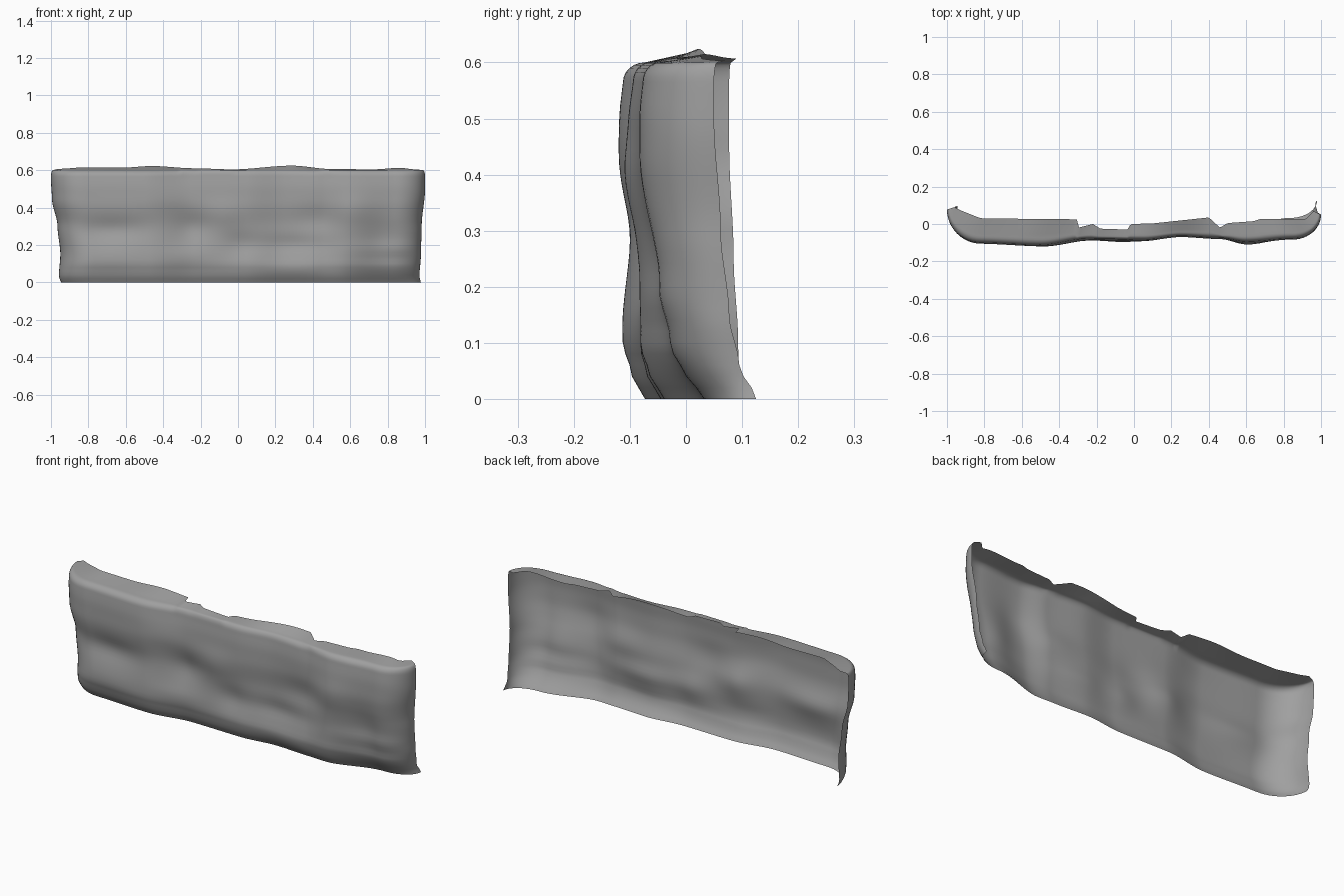
import bpy
import bmesh
from math import sin, cos, pi, exp

cube = bpy.data.objects.get("Cube")
if cube:
    bpy.data.objects.remove(cube, do_unlink=True)

stone = bpy.data.materials.new("stone grey")
stone.use_nodes = True
colour = (0.35, 0.35, 0.35, 1)
stone.diffuse_color = colour
stone.node_tree.nodes["Principled BSDF"].inputs["Base Color"].default_value = colour


def curve(points, t, smooth=True):
    """Interpolate a short list of (position, value) pairs."""
    if t <= points[0][0]:
        return points[0][1]
    for (a, va), (b, vb) in zip(points, points[1:]):
        if t <= b:
            f = (t - a) / (b - a)
            if smooth:
                f = f * f * (3 - 2 * f)
            return va + (vb - va) * f
    return points[-1][1]


# Wall outline: front bulge along x, and setback along z
FRONT = [(-.85, -.105), (-.5, -.118), (-.25, -.085), (.05, -.09), (.25, -.07),
         (.45, -.08), (.6, -.1), (.85, -.083)]
SETBACK = [(0, .045), (.04, .022), (.1, .008), (.3, .012), (.43, 0), (.5, 0), (.6, .008)]
LEAN = [(.0, .07), (.1, .045), (.2, .02), (.35, 0)]
# End walls: half-width and rear edge along z
RIGHT_X = [(0, .945), (.03, .958), (.15, .95), (.3, .965), (.45, .995), (.55, 1)]
LEFT_X = [(0, .978), (.03, .97), (.15, .978), (.3, .982), (.5, 1)]
RIGHT_Y = [(0, .095), (.1, .093), (.25, .085), (.45, .077)]
LEFT_Y = [(0, .125), (.06, .095), (.15, .077), (.3, .062), (.5, .05)]
# Broken rear edge of the top, and its height
EDGE = [(-.96, .09), (-.92, .07), (-.82, .03), (-.305, .025), (-.3, -.02), (-.22, .0),
        (-.18, -.025), (-.03, -.03), (-.02, 0), (.1, .003), (.4, .035), (.46, -.02),
        (.5, .005), (.64, .015), (.68, .028), (.92, .028), (.96, .07)]
RIM = [(-1, .607), (-.85, .615), (-.65, .613), (-.48, .622), (-.25, .61), (-.03, .604),
       (.3, .624), (.52, .606), (.75, .604), (.9, .612), (1, .603)]
# Dents and lumps: x, z, width, height, depth
LUMPS = [(-.7, .28, .2, .06, .018), (-.72, .13, .2, .06, -.008), (-.25, .29, .1, .07, .015),
         (-.08, .36, .12, .08, -.012), (.02, .2, .1, .07, .016), (-.3, .14, .15, .05, -.008),
         (.3, .2, .2, .05, .014), (.3, .07, .2, .04, -.01), (.42, .34, .12, .08, .012),
         (.62, .38, .1, .1, -.012), (.78, .24, .09, .12, .012), (-.35, .45, .14, .06, -.006)]


def wall_point(x, k, z):
    """Point on the wall; k runs from 0 at a rear edge to 1 on the front."""
    y = curve(FRONT, x) + curve(SETBACK, z)
    y += curve(LEAN, z) * curve([(.45, 0), (.85, 1)], x)
    for cx, cz, w, h, d in LUMPS:
        y += d * exp(-((x - cx) / w) ** 2 - ((z - cz) / h) ** 2)
    width, rear = (RIGHT_X, RIGHT_Y) if x < 0 else (LEFT_X, LEFT_Y)
    back = curve(rear, z)
    return x * curve(width, z), back + (y - back) * k, z


# Columns: rounded end, long front, rounded end
N = 12
columns = [(-.82 - .18 * cos(i / N * pi / 2), sin(i / N * pi / 2)) for i in range(N)]
columns += [(-.82 + 1.67 * i / 130, 1) for i in range(131)]
columns += [(.85 + .15 * sin(i / N * pi / 2), cos(i / N * pi / 2)) for i in range(1, N + 1)]

WALL_TOP = .565
WALL_ROWS, ROLL_ROWS, TOP_ROWS = 28, 6, 5
bm = bmesh.new()
grid = []
for x, k in columns:
    line = [wall_point(x, k, WALL_TOP * i / WALL_ROWS) for i in range(WALL_ROWS + 1)]
    ox, oy, oz = line[-1]
    ex = ox * .96
    ey = max(curve(EDGE, ex, False), oy)
    ez = curve(RIM, x)
    # Rolled upper corner, then the top out to its broken edge
    for i in range(1, ROLL_ROWS + 1):
        a = i / ROLL_ROWS * pi / 2
        f = .28 * (1 - cos(a))
        line.append((ox + (ex - ox) * f, oy + (ey - oy) * f, oz + .035 * sin(a)))
    tx, ty, tz = line[-1]
    for i in range(1, TOP_ROWS + 1):
        f = i / TOP_ROWS
        line.append((tx + (ex - tx) * f, ty + (ey - ty) * f, tz + (ez - tz) * f))
    grid.append([bm.verts.new(p) for p in line])

for a, b in zip(grid, grid[1:]):
    for i in range(len(a) - 1):
        bm.faces.new((a[i], b[i], b[i + 1], a[i + 1]))

mesh = bpy.data.meshes.new("rock_wall")
bm.to_mesh(mesh)
bm.free()
mesh.materials.append(stone)
wall = bpy.data.objects.new("rock_wall", mesh)
bpy.context.collection.objects.link(wall)
bpy.context.view_layer.objects.active = wall
wall.select_set(True)
bpy.ops.object.shade_smooth_by_angle(angle=1.0)
